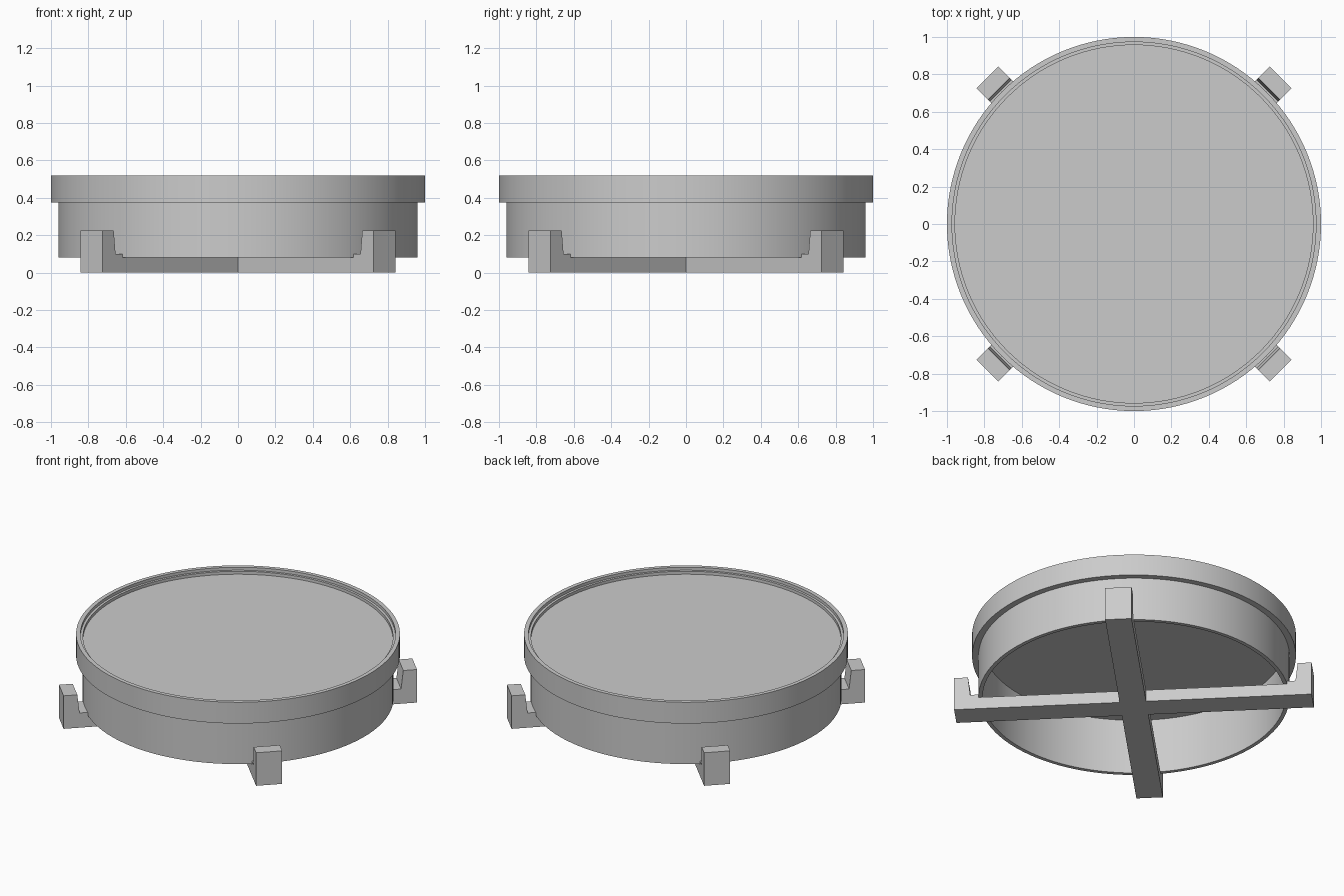
import bpy, bmesh, math
from mathutils import Matrix, Vector

cube = bpy.data.objects.get("Cube")
if cube:
    bpy.data.objects.remove(cube, do_unlink=True)

SEGMENTS = 128
HALF_W = 0.082          # half the width of a support bar

grey = bpy.data.materials.new("plain grey")
grey.use_nodes = True
grey.diffuse_color = (0.6, 0.6, 0.6, 1)
grey.node_tree.nodes["Principled BSDF"].inputs["Base Color"].default_value = (0.6, 0.6, 0.6, 1)


def finish(bm, name, smooth=False):
    """Turn a bmesh into a named grey object."""
    bmesh.ops.recalc_face_normals(bm, faces=bm.faces)
    mesh = bpy.data.meshes.new(name)
    bm.to_mesh(mesh)
    bm.free()
    obj = bpy.data.objects.new(name, mesh)
    bpy.context.collection.objects.link(obj)
    mesh.materials.append(grey)
    if smooth:
        bpy.ops.object.select_all(action='DESELECT')
        obj.select_set(True)
        bpy.context.view_layer.objects.active = obj
        bpy.ops.object.shade_smooth_by_angle(angle=math.radians(30))
    return obj


def lathe(name, profile):
    """Spin a closed (radius, height) profile around z."""
    bm = bmesh.new()
    verts = [bm.verts.new((r, 0, z)) for r, z in profile]
    edges = [bm.edges.new((v, verts[i - 1])) for i, v in enumerate(verts)]
    bmesh.ops.spin(bm, geom=verts + edges, cent=(0, 0, 0), axis=(0, 0, 1),
                   angle=math.tau, steps=SEGMENTS, use_merge=True)
    bmesh.ops.remove_doubles(bm, verts=bm.verts, dist=0.0001)
    return finish(bm, name, smooth=True)


# Hollow drum wall with an overhanging rim and stepped inner lip
lathe("drum_wall", [(0.935, 0.08), (0.96, 0.08), (0.96, 0.375), (1, 0.375),
                    (1, 0.52), (0.973, 0.52), (0.973, 0.5), (0.957, 0.5),
                    (0.957, 0.455), (0.935, 0.455)])

# Thin recessed plate resting on the inner ledge
bm = bmesh.new()
bmesh.ops.create_cone(bm, cap_ends=True, segments=SEGMENTS, radius1=0.957,
                      radius2=0.957, depth=0.025,
                      matrix=Matrix.Translation((0, 0, 0.4675)))
finish(bm, "top_plate", smooth=True)

# Cross support: four arms with upturned stepped ends, joined by a square hub
arm = [(HALF_W, 0), (1.108, 0), (1.108, 0.225), (1.022, 0.225),
       (1.008, 0.1), (0.955, 0.1), (0.955, 0.08), (HALF_W, 0.08)]
for i, name in enumerate(("back_left", "back_right", "front_right", "front_left")):
    bm = bmesh.new()
    face = bm.faces.new([bm.verts.new((d, -HALF_W, z)) for d, z in arm])
    side = bmesh.ops.extrude_face_region(bm, geom=[face])["geom"]
    bmesh.ops.translate(bm, vec=Vector((0, 2 * HALF_W, 0)),
                        verts=[g for g in side if isinstance(g, bmesh.types.BMVert)])
    turn = Matrix.Rotation(math.radians(45 + 90 * i), 4, 'Z')
    bmesh.ops.transform(bm, matrix=turn, verts=bm.verts)
    finish(bm, name + "_support_arm")

bm = bmesh.new()
bmesh.ops.create_cube(bm, size=1, matrix=Matrix.Translation((0, 0, 0.04))
                      @ Matrix.Rotation(math.radians(45), 4, 'Z')
                      @ Matrix.Diagonal((2 * HALF_W, 2 * HALF_W, 0.08, 1)))
finish(bm, "support_hub")
